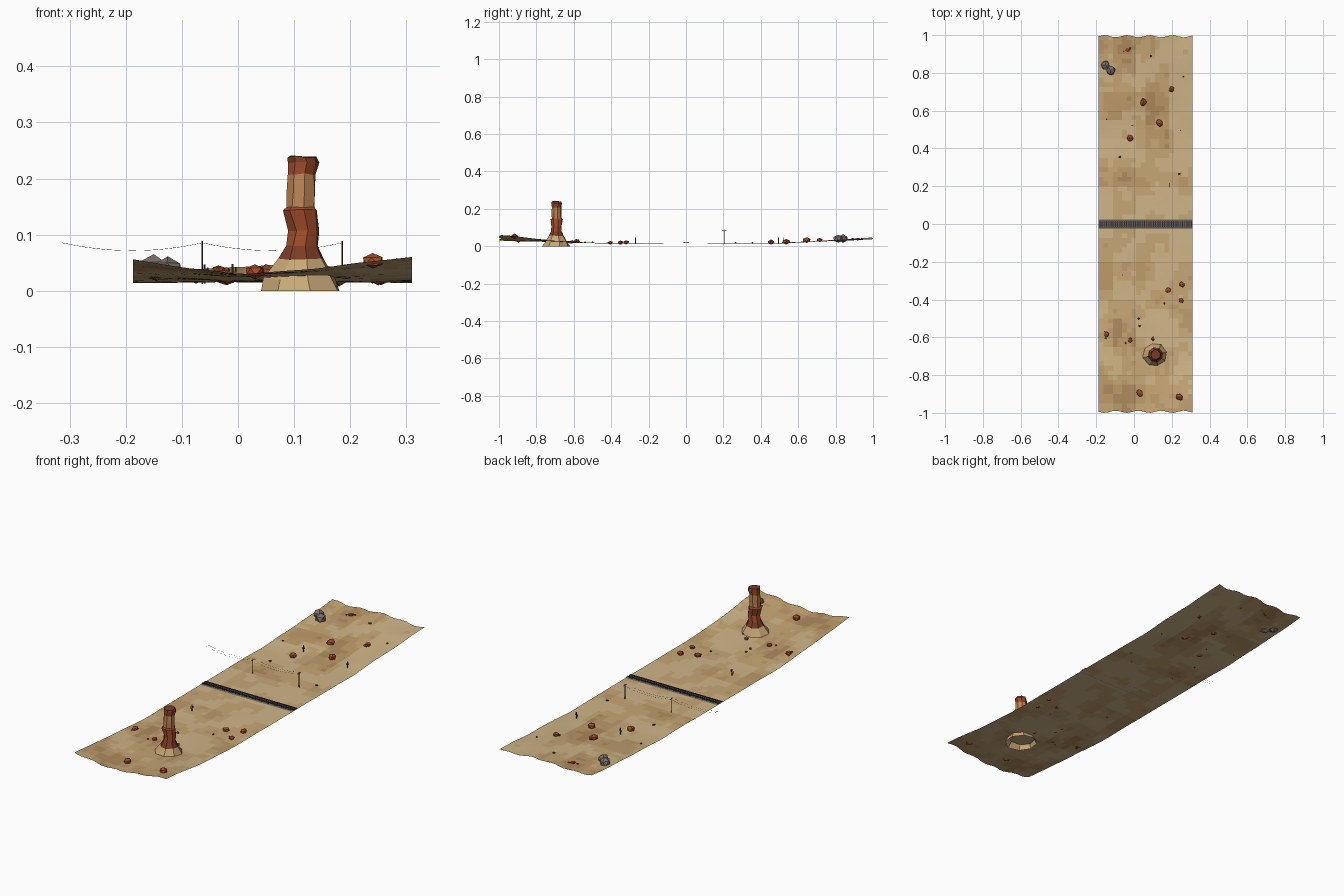
import bpy, bmesh, math, random
from mathutils import Vector, noise

if "Cube" in bpy.data.objects:
    bpy.data.objects.remove(bpy.data.objects["Cube"])

random.seed(4)
X0, X1 = -0.187, 0.31


def mat(name, r, g, b):
    m = bpy.data.materials.new(name)
    m.diffuse_color = (*[(c / 255) ** 2.2 for c in (r, g, b)], 1)
    m.use_nodes = True
    m.node_tree.nodes["Principled BSDF"].inputs["Base Color"].default_value = m.diffuse_color
    return m


SAND = [mat("sand_light", 206, 180, 134), mat("sand", 198, 166, 117),
        mat("sand_mid", 188, 154, 106), mat("sand_dark", 174, 139, 95)]
RED = mat("red_rock", 160, 78, 46)
DARK_RED = mat("dark_red_rock", 122, 62, 42)
ORANGE = mat("orange_rock", 190, 132, 86)
GREY = mat("grey_rock", 122, 114, 110)
BALLAST = mat("ballast", 100, 94, 88)
WOOD = mat("dark_wood", 62, 48, 38)
STEEL = mat("steel", 62, 64, 70)
GREEN = mat("dry_green", 72, 78, 52)


def finish(name, bm, mats):
    me = bpy.data.meshes.new(name)
    bm.to_mesh(me)
    bm.free()
    for m in mats:
        me.materials.append(m)
    ob = bpy.data.objects.new(name, me)
    bpy.context.collection.objects.link(ob)
    return ob


def ground(x, y):
    """Height of the desert floor: flat by the track, rising to both ends."""
    e = max(0, (abs(y) - 0.45) / 0.55) ** 1.3
    if y < 0:
        edge = 0.029 + (-0.155 * x if x < 0 else 0.095 * x)
    else:
        edge = 0.044 + 0.004 * math.sin(18 * x)
    rough = min(1, max(0, (abs(y) - 0.1) / 0.4))
    n = noise.noise(Vector((x * 6, y * 6, 1.7))) * 0.005 * rough
    return 0.016 + (edge - 0.016) * e + n


def box(bm, c, s):
    vs = bmesh.ops.create_cube(bm, size=1)["verts"]
    for v in vs:
        v.co = Vector(c) + Vector((v.co.x * s[0], v.co.y * s[1], v.co.z * s[2]))


def tube(bm, a, b, r, sides=6):
    a, b = Vector(a), Vector(b)
    vs = bmesh.ops.create_cone(bm, cap_ends=True, segments=sides, radius1=r,
                               radius2=r, depth=(b - a).length)["verts"]
    q = (b - a).to_track_quat('Z', 'Y')
    for v in vs:
        v.co = (a + b) / 2 + q @ v.co


# Desert floor, a single sheet with patchy colours
bm = bmesh.new()
NX, NY = 20, 80
grid = []
for j in range(NY + 1):
    row = []
    for i in range(NX + 1):
        x = X0 + (X1 - X0) * i / NX
        y = -1 + 2 * j / NY
        if j in (0, NY):
            y *= 0.994 + 0.006 * math.sin(i * 1.3)
        row.append(bm.verts.new((x, y, ground(x, y))))
    grid.append(row)
for j in range(NY):
    for i in range(NX):
        f = bm.faces.new((grid[j][i], grid[j][i + 1], grid[j + 1][i + 1], grid[j + 1][i]))
        c = f.calc_center_median()
        n = noise.noise(Vector((math.floor(c.x / 0.06) * 0.4, math.floor(c.y / 0.05) * 0.3, 5.2)))
        n += 0.4 * noise.noise(Vector((c.x * 14, c.y * 14, 2)))
        if abs(c.y) < 0.19:
            n -= 0.25
        f.material_index = max(0, min(3, int(1.5 + n * 3.2)))
finish("desert_floor", bm, SAND)

# Railway: gravel bed, sleepers and rails
xm, xl = (X0 + X1) / 2, X1 - X0
bm = bmesh.new()
sect = [(-0.025, 0.0155), (-0.018, 0.0185), (0.018, 0.0185), (0.025, 0.0155)]
ends = [[bm.verts.new((x, y, z)) for y, z in sect] for x in (X0, X1)]
for k in range(3):
    bm.faces.new((ends[0][k], ends[1][k], ends[1][k + 1], ends[0][k + 1]))
finish("gravel_bed", bm, [BALLAST])
bm = bmesh.new()
N = 42
for k in range(N):
    box(bm, (X0 + xl * (k + 0.5) / N, 0, 0.0188), (0.005, 0.032, 0.0016))
finish("sleepers", bm, [WOOD])
bm = bmesh.new()
for s in (-1, 1):
    box(bm, (xm, s * 0.0095, 0.0208), (xl, 0.0018, 0.0026))
finish("rails", bm, [STEEL])

# Telegraph poles with cross arms
for k, x in enumerate((-0.0635, 0.186)):
    bm = bmesh.new()
    tube(bm, (x, 0.205, 0.012), (x, 0.205, 0.089), 0.0013)
    box(bm, (x, 0.205, 0.083), (0.0014, 0.022, 0.0018))
    for s in (-1, 1):
        tube(bm, (x, 0.205 + s * 0.009, 0.083), (x, 0.205 + s * 0.009, 0.086), 0.0008, 5)
    finish(f"telegraph_pole_{k + 1}", bm, [WOOD])

# Sagging wires over two spans
bm = bmesh.new()
for s in (-1, 1):
    for xa in (-0.313, -0.0635):
        pts = []
        for k in range(13):
            t = k / 12
            pts.append((xa + 0.2495 * t, 0.205 + s * 0.009, 0.0855 - 0.056 * t * (1 - t)))
        for a, b in zip(pts, pts[1:]):
            tube(bm, a, b, 0.0003, 4)
finish("telegraph_wires", bm, [STEEL])

# Rock pillar: stacked irregular rings (centre x, radius, z) on a sandy skirt
rings = [(0.110, 0.076, 0.0), (0.110, 0.064, 0.021), (0.113, 0.040, 0.056),
         (0.113, 0.030, 0.080), (0.118, 0.028, 0.108), (0.110, 0.033, 0.143),
         (0.111, 0.027, 0.150), (0.112, 0.027, 0.178), (0.113, 0.027, 0.208),
         (0.116, 0.028, 0.228), (0.114, 0.025, 0.239)]
bands = [0, 0, 1, 2, 2, 2, 3, 3, 2, 1]
bm = bmesh.new()
S = 8
loops = []
for cx, r, z in rings:
    ring = []
    for k in range(S):
        a = 2 * math.pi * (k + 0.3) / S
        rr = r * random.uniform(0.92, 1.07)
        dz = 0 if z == 0 else random.uniform(-0.002, 0.002)
        ring.append(bm.verts.new((cx + rr * math.cos(a), -0.692 + rr * math.sin(a), z + dz)))
    loops.append(ring)
for lo, hi, m in zip(loops, loops[1:], bands):
    for k in range(S):
        n = (k + 1) % S
        bm.faces.new((lo[k], lo[n], hi[n], hi[k])).material_index = m
bm.faces.new(loops[-1]).material_index = 1
finish("rock_pillar", bm, [SAND[1], DARK_RED, RED, ORANGE])


# Boulders and pebbles: jittered faceted balls sunk into the sand
def rock(name, x, y, r, m, squash=0.65):
    bm = bmesh.new()
    bmesh.ops.create_icosphere(bm, subdivisions=1, radius=1)
    a = random.uniform(0, math.pi)
    z = ground(x, y) + r * 0.3
    for v in bm.verts:
        p = v.co * random.uniform(0.85, 1.1)
        p.x *= 0.85
        v.co = (x + r * (p.x * math.cos(a) - p.y * math.sin(a)),
                y + r * (p.x * math.sin(a) + p.y * math.cos(a)), z + r * squash * p.z)
    return finish(name, bm, [m])


boulders = [(0.05, 0.645, .023), (0.135, 0.535, .022), (-0.02, 0.455, .021),
            (0.2, 0.715, .017), (0.18, -0.35, .018), (0.255, -0.32, .018),
            (0.25, -0.405, .015), (-0.145, -0.585, .017), (-0.02, -0.615, .015),
            (0.1, -0.608, .012), (0.03, -0.895, .021), (0.24, -0.915, .022),
            (-0.035, 0.92, .012)]
for k, (x, y, r) in enumerate(boulders):
    rock(f"boulder_{k + 1}", x, y, r, RED)
rock("grey_boulder", -0.125, 0.815, 0.030, GREY, 0.75)
rock("grey_boulder_peak", -0.15, 0.84, 0.030, GREY, 0.8)
pebbles = [(0.09, 0.89), (0.26, 0.78), (-0.145, 0.555), (-0.075, 0.355), (0.24, 0.265),
           (0.16, -0.42), (0.025, -0.5), (0.03, -0.54), (-0.045, -0.63), (-0.15, -0.605),
           (-0.155, -0.57), (0.19, 0.705), (-0.055, 0.915), (-0.02, 0.93), (0.14, -0.64)]
for k, (x, y) in enumerate(pebbles):
    rock(f"pebble_{k + 1}", x, y, random.uniform(.005, .008), GREEN if k < 8 else RED)

# Small cacti with two bent arms
for k, (x, y) in enumerate([(-0.06, -0.27), (-0.01, 0.52), (0.245, 0.495)]):
    bm = bmesh.new()
    z = ground(x, y)
    tube(bm, (x, y, z - 0.003), (x, y, z + 0.031), 0.0021)
    for s, h in ((-1, 0.013), (1, 0.017)):
        tube(bm, (x, y, z + h), (x + s * 0.006, y, z + h), 0.0013)
        tube(bm, (x + s * 0.006, y, z + h - 0.001), (x + s * 0.006, y, z + h + 0.009), 0.0013)
    finish(f"cactus_{k + 1}", bm, [GREEN])
